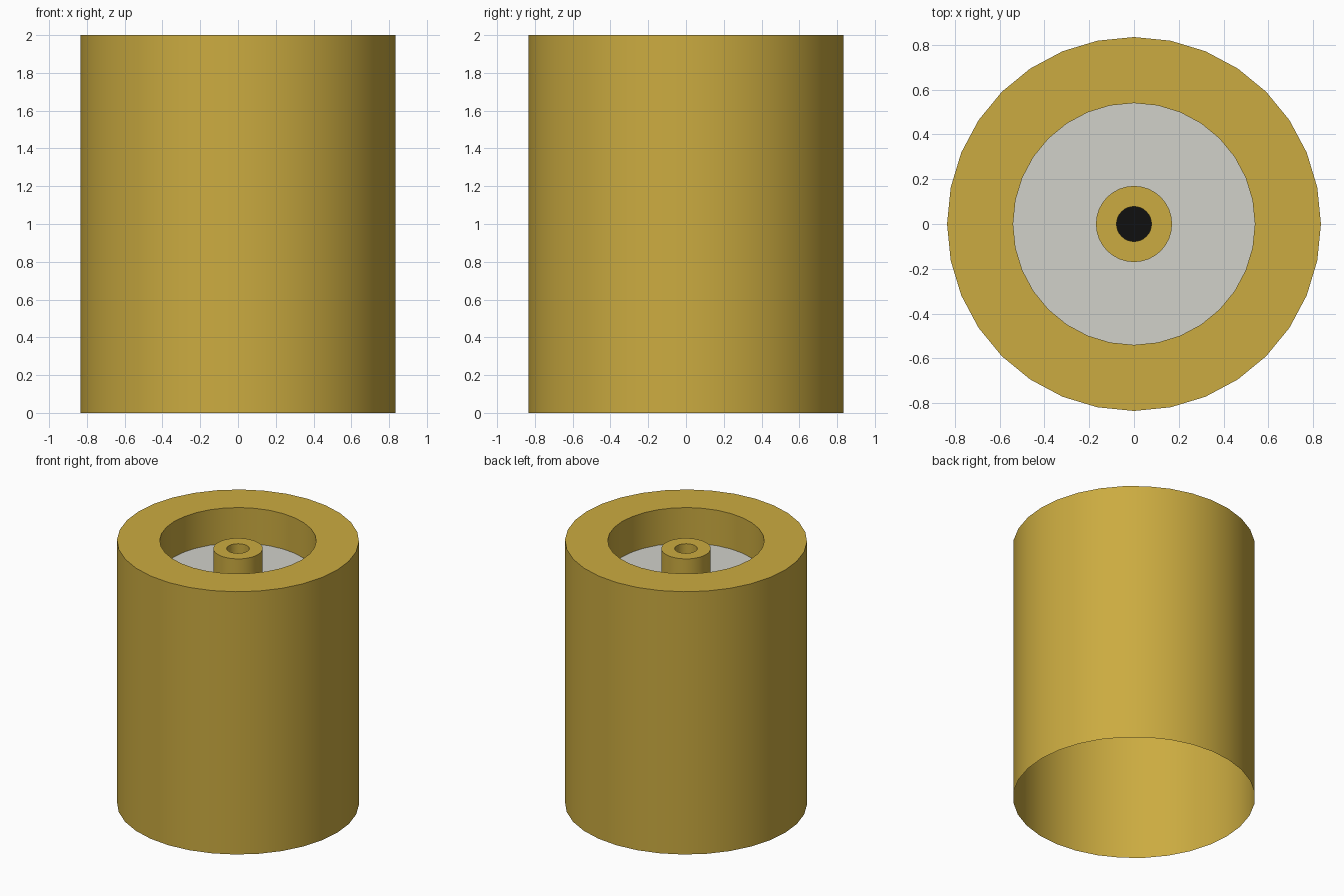
import bpy
import bmesh
from math import cos, sin, tau, radians

if "Cube" in bpy.data.objects:
    bpy.data.objects.remove(bpy.data.objects["Cube"], do_unlink=True)

SEGMENTS = 32
RADIUS, WELL, POST, HOLE = 0.835, 0.54, 0.17, 0.078
TOP, FLOOR, POST_TOP = 2.0, 1.73, 1.94


def material(name, rgb):
    mat = bpy.data.materials.new(name)
    mat.use_nodes = True
    mat.diffuse_color = (*rgb, 1)
    mat.node_tree.nodes["Principled BSDF"].inputs["Base Color"].default_value = (*rgb, 1)
    return mat


def lathe(name, profile, mat):
    """Revolve (radius, height) points around z; a zero radius closes to a point."""
    bm = bmesh.new()
    rings = []
    for r, z in profile:
        if r == 0:
            rings.append([bm.verts.new((0, 0, z))] * SEGMENTS)
        else:
            rings.append([bm.verts.new((r * cos(tau * i / SEGMENTS),
                                        r * sin(tau * i / SEGMENTS), z))
                          for i in range(SEGMENTS)])
    for low, high in zip(rings, rings[1:]):
        for i in range(SEGMENTS):
            j = (i + 1) % SEGMENTS
            corners = dict.fromkeys((low[i], low[j], high[j], high[i]))
            bm.faces.new(list(corners))
    mesh = bpy.data.meshes.new(name)
    bm.to_mesh(mesh)
    bm.free()
    mesh.materials.append(mat)
    obj = bpy.data.objects.new(name, mesh)
    bpy.context.collection.objects.link(obj)
    bpy.ops.object.select_all(action='DESELECT')
    obj.select_set(True)
    bpy.context.view_layer.objects.active = obj
    bpy.ops.object.shade_smooth_by_angle(angle=radians(30))
    return obj


gold = material("gold", (0.60, 0.41, 0.052))
grey = material("light grey", (0.64, 0.64, 0.59))
black = material("black", (0.005, 0.005, 0.005))

# Open-bottomed outer shell with its top rim and the wall of the well
lathe("outer_shell", [(RADIUS, 0), (RADIUS, TOP), (WELL, TOP), (WELL, FLOOR)], gold)

# Ring-shaped floor of the well
lathe("well_floor", [(WELL, FLOOR), (POST, FLOOR)], grey)

# Hollow centre post
lathe("centre_post", [(POST, FLOOR), (POST, POST_TOP), (HOLE, POST_TOP), (HOLE, FLOOR)], gold)

# Dark bottom of the post hole
lathe("hole_bottom", [(HOLE, FLOOR), (0, FLOOR)], black)
